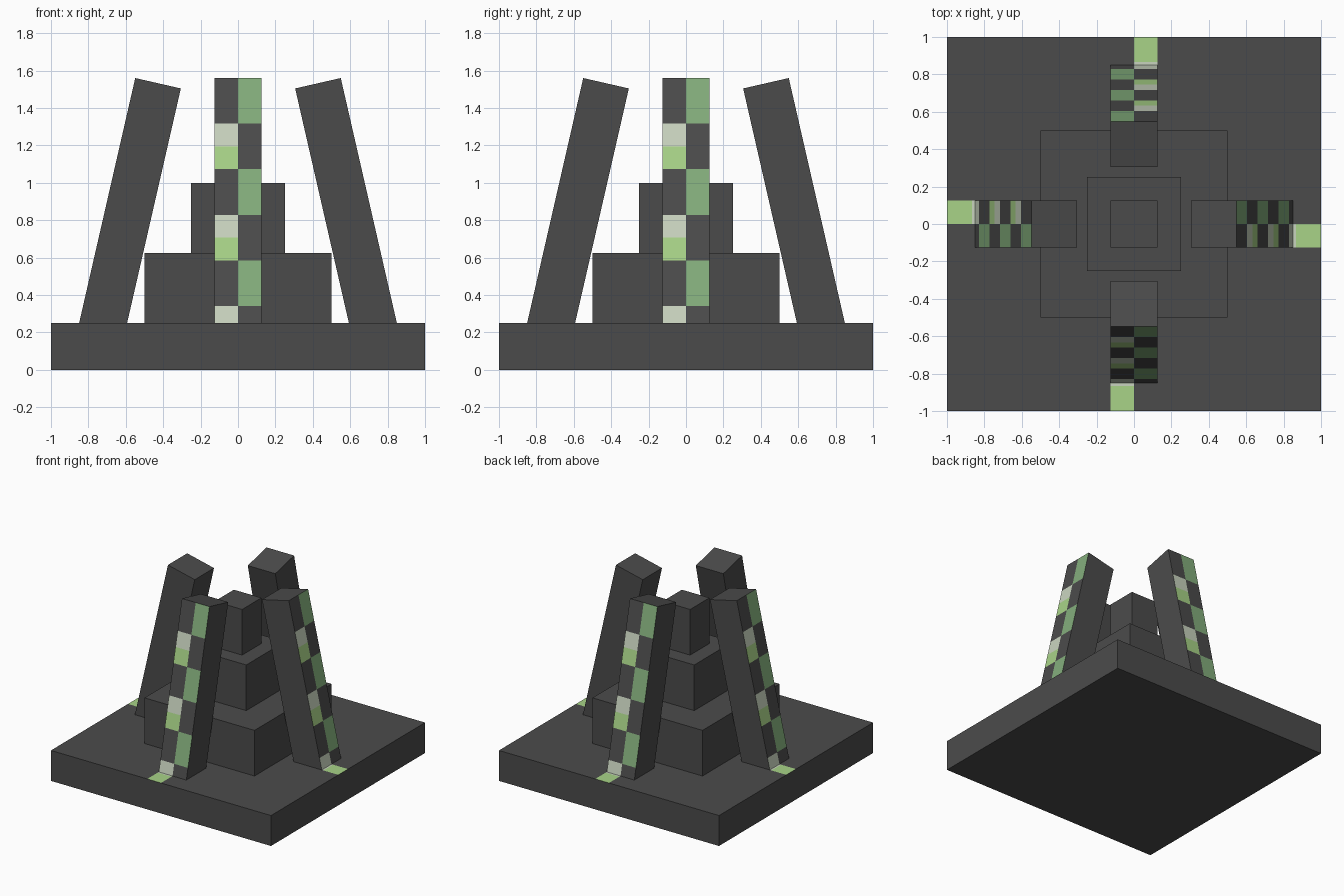
import bpy, bmesh, math
from mathutils import Matrix, Vector

if "Cube" in bpy.data.objects:
    bpy.data.objects.remove(bpy.data.objects["Cube"])


def material(name, rgb):
    lin = [((c / 255 + 0.055) / 1.055) ** 2.4 for c in rgb]
    m = bpy.data.materials.new(name)
    m.diffuse_color = (*lin, 1)
    m.use_nodes = True
    m.node_tree.nodes["Principled BSDF"].inputs["Base Color"].default_value = m.diffuse_color
    return m


MATS = [material("dark stone", (75, 75, 75)),
        material("moss green", (132, 174, 124)),
        material("lime green", (168, 211, 135)),
        material("pale green", (201, 212, 191))]
DARK, GREEN, LIME, PALE = range(4)


def block(name, size, centre, cuts=(), rule=None, matrix=Matrix()):
    """Box, sliced at (axis, position) cuts, coloured by a face rule, then placed."""
    bm = bmesh.new()
    bmesh.ops.create_cube(bm, size=1.0,
                          matrix=Matrix.Translation(centre) @ Matrix.Diagonal((*size, 1)))
    for axis, pos in cuts:
        p, n = Vector(), Vector()
        p[axis], n[axis] = pos, 1
        bmesh.ops.bisect_plane(bm, geom=bm.verts[:] + bm.edges[:] + bm.faces[:],
                               plane_co=p, plane_no=n, dist=1e-5)
    bm.normal_update()
    if rule:
        for f in bm.faces:
            f.material_index = rule(f.calc_center_median(), f.normal)
    bm.transform(matrix)
    mesh = bpy.data.meshes.new(name)
    bm.to_mesh(mesh)
    bm.free()
    for m in MATS:
        mesh.materials.append(m)
    ob = bpy.data.objects.new(name, mesh)
    bpy.context.collection.objects.link(ob)
    return ob


# Base slab with a lime patch at the foot of each pillar
def base_rule(c, n):
    if n.z < 0.9:
        return DARK
    for k in range(4):
        p = Matrix.Rotation(-k * math.pi / 2, 3, 'Z') @ c
        if -0.125 < p.x < 0 and p.y < -0.84:
            return LIME if p.y < -0.865 else PALE
    return DARK


base_cuts = [(a, p) for a in (0, 1)
             for p in (-0.865, -0.84, -0.125, 0, 0.125, 0.84, 0.865)]
block("base_slab", (2, 2, 0.25), (0, 0, 0.125), base_cuts, base_rule)

# Stepped tiers in the middle
for name, width, z in (("lower_tier", 1.0, 0.25), ("middle_tier", 0.5, 0.625),
                       ("upper_tier", 0.25, 1.0)):
    block(name, (width, width, 0.375), (0, 0, z + 0.1875))


# Leaning pillars, chequered on the outer face only
def pillar_rule(c, n):
    if n.y > -0.9:
        return DARK
    k = int(-c.z / 0.125) % 4
    return (DARK, DARK, PALE, LIME)[k] if c.x < 0 else (GREEN, GREEN, DARK, DARK)[k]


LENGTH = 1.375
pillar_cuts = [(0, 0)] + [(2, -0.125 * i) for i in range(1, 11)]
lean = Matrix.Translation((0, -0.4275, 1.5325)) @ Matrix.Rotation(math.radians(-12.9), 4, 'X')
for k, side in enumerate(("front", "right", "back", "left")):
    block(side + "_pillar", (0.25, 0.25, LENGTH), (0, 0, -LENGTH / 2), pillar_cuts,
          pillar_rule, Matrix.Rotation(k * math.pi / 2, 4, 'Z') @ lean)
